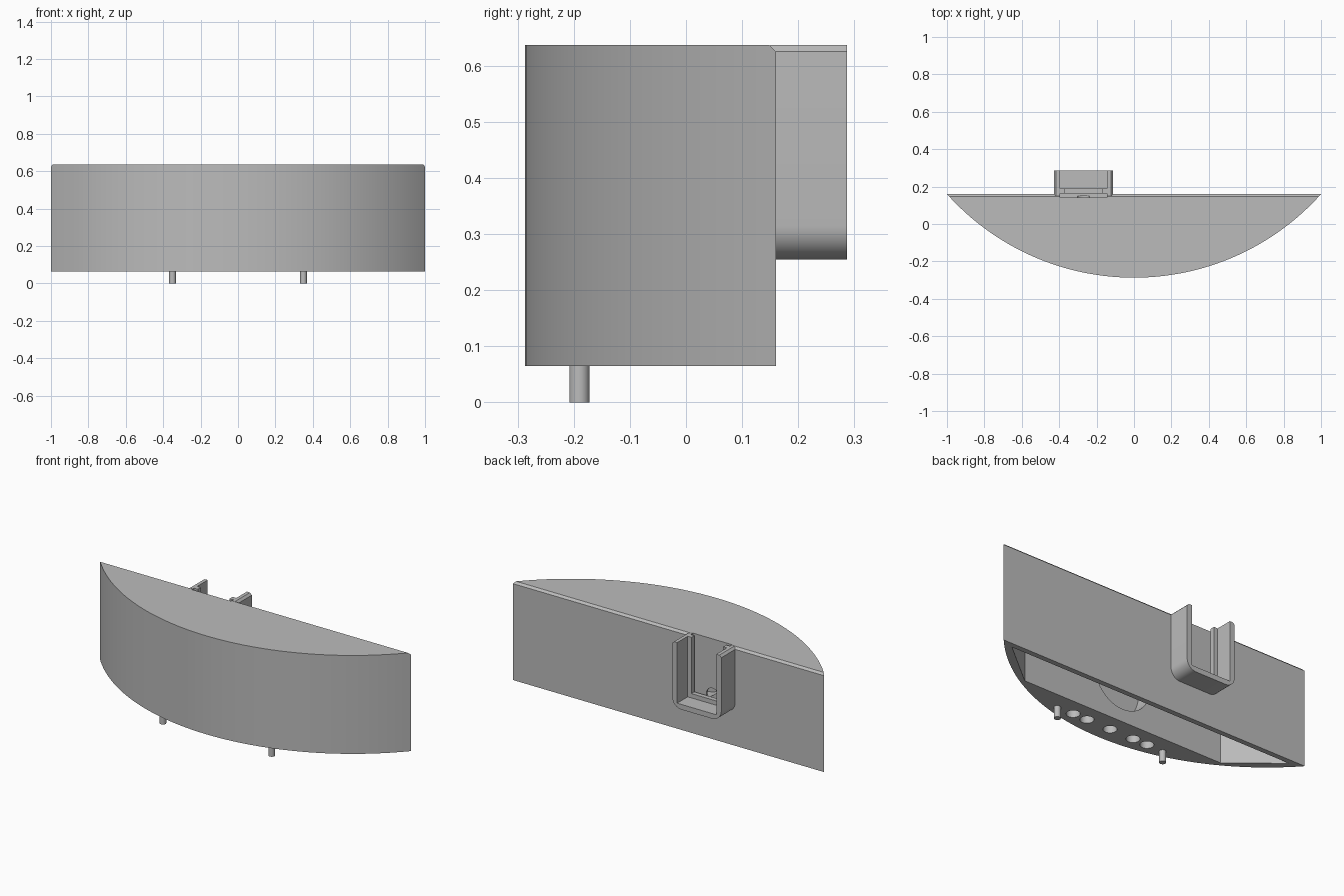
import bpy, bmesh, math
from mathutils import Matrix, Vector

cube = bpy.data.objects.get("Cube")
if cube:
    bpy.data.objects.remove(cube, do_unlink=True)

GREY = (0.5, 0.5, 0.5, 1.0)
mat = bpy.data.materials.new("light_grey")
mat.use_nodes = True
mat.diffuse_color = GREY
mat.node_tree.nodes["Principled BSDF"].inputs["Base Color"].default_value = GREY

Z0, Z1 = 0.065, 0.637       # body bottom and top
BACK, FRONT = 0.16, -0.287  # flat back and bow of the front
BX = -0.27                  # bracket centre
CH = 0.012                  # chamfer


def finish(name, bm):
    bmesh.ops.recalc_face_normals(bm, faces=bm.faces[:])
    me = bpy.data.meshes.new(name)
    bm.to_mesh(me)
    bm.free()
    me.materials.append(mat)
    ob = bpy.data.objects.new(name, me)
    bpy.context.collection.objects.link(ob)
    return ob


def prism_mesh(points, lo, hi, axis="Z"):
    """Extrude an outline: xy outline along Z, or xz outline along Y."""
    bm = bmesh.new()
    place = (lambda p: (p[0], p[1], lo)) if axis == "Z" else (lambda p: (p[0], lo, p[1]))
    face = bm.faces.new([bm.verts.new(place(p)) for p in points])
    grown = bmesh.ops.extrude_face_region(bm, geom=[face])["geom"]
    step = Vector((0, 0, hi - lo)) if axis == "Z" else Vector((0, hi - lo, 0))
    bmesh.ops.translate(bm, vec=step, verts=[v for v in grown if isinstance(v, bmesh.types.BMVert)])
    return bm


def cylinder(name, r, centre, depth, axis="Z", segments=32):
    bm = bmesh.new()
    turn = Matrix.Rotation(math.pi / 2, 4, "X") if axis == "Y" else Matrix()
    bmesh.ops.create_cone(bm, cap_ends=True, segments=segments, radius1=r, radius2=r,
                          depth=depth, matrix=Matrix.Translation(centre) @ turn)
    return finish(name, bm)


def cut(target, cutter):
    mod = target.modifiers.new("cut", "BOOLEAN")
    mod.operation, mod.solver, mod.object = "DIFFERENCE", "EXACT", cutter
    bpy.context.view_layer.objects.active = target
    bpy.ops.object.modifier_apply(modifier=mod.name)
    bpy.data.objects.remove(cutter, do_unlink=True)


def u_outline(half_out, half_in, z_out, z_in, radius, chamfer):
    """Right half of an open U, mirrored to the left."""
    outer = [(half_out - chamfer, Z1), (half_out, Z1 - chamfer)]
    for i in range(9):
        a = math.pi / 2 * i / 8
        outer.append((half_out - radius * (1 - math.cos(a)), z_out + radius * (1 - math.sin(a))))
    right = [(half_in, z_in), (half_in, Z1)] + outer
    left = [(-x, z) for x, z in reversed(right)]
    return [(BX + x, z) for x, z in right + left]


# Body: bowed front, flat back
sag = BACK - FRONT
R = (1 + sag * sag) / (2 * sag)
half_angle = math.asin(1 / R)
N = 64
arc = []
for i in range(N + 1):
    a = half_angle * (2 * i / N - 1)
    arc.append((R * math.sin(a), FRONT + R - R * math.cos(a)))
bm = prism_mesh(arc, Z0, Z1)
edge = [e for e in bm.edges if e.calc_length() > 1.9 and all(v.co.z > Z1 - 0.01 for v in e.verts)]
bmesh.ops.bevel(bm, geom=edge, offset=CH, segments=1, affect="EDGES")
body = finish("body_shell", bm)

# Hollow from below, with slanted ends
hollow = [(-0.92, 0.13), (-0.65, -0.09), (0.65, -0.09), (0.92, 0.13)]
cut(body, finish("hollow_cutter", prism_mesh(hollow, Z0 - 0.1, 0.6)))
# Round recess in the front wall of the hollow
cut(body, cylinder("recess_cutter", 0.18, (0, -0.115, 0.32), 0.13, "Y", 64))
# Row of round holes underneath
for x in (-0.245, -0.153, 0, 0.153, 0.245):
    cut(body, cylinder("hole_cutter", 0.036, (x, -0.19, Z0), 0.1))
# Pocket behind the bracket, and its wire hole
pocket = [(BX - 0.126, 0.285), (BX + 0.126, 0.285), (BX + 0.126, 0.8), (BX - 0.126, 0.8)]
cut(body, finish("pocket_cutter", prism_mesh(pocket, 0.142, 0.25, "Y")))
cut(body, cylinder("wire_cutter", 0.04, (BX, 0.14, 0.31), 0.06, "Y"))

# Bracket on the back: outer U and inner retaining lip
bracket = finish("bracket", prism_mesh(u_outline(0.158, 0.126, 0.255, 0.285, 0.06, CH), 0.15, 0.287, "Y"))
lip = finish("bracket_lip", prism_mesh(u_outline(0.128, 0.102, 0.283, 0.31, 0.001, 0.0005), 0.163, 0.19, "Y"))

# Locating pins
pins = [cylinder("pin_" + side, 0.018, (x, -0.19, 0.05), 0.1)
        for side, x in (("left", 0.35), ("right", -0.35))]

bpy.ops.object.select_all(action="DESELECT")
for ob in [body, bracket, lip] + pins:
    ob.select_set(True)
bpy.context.view_layer.objects.active = body
bpy.ops.object.shade_smooth_by_angle(angle=math.radians(30))
